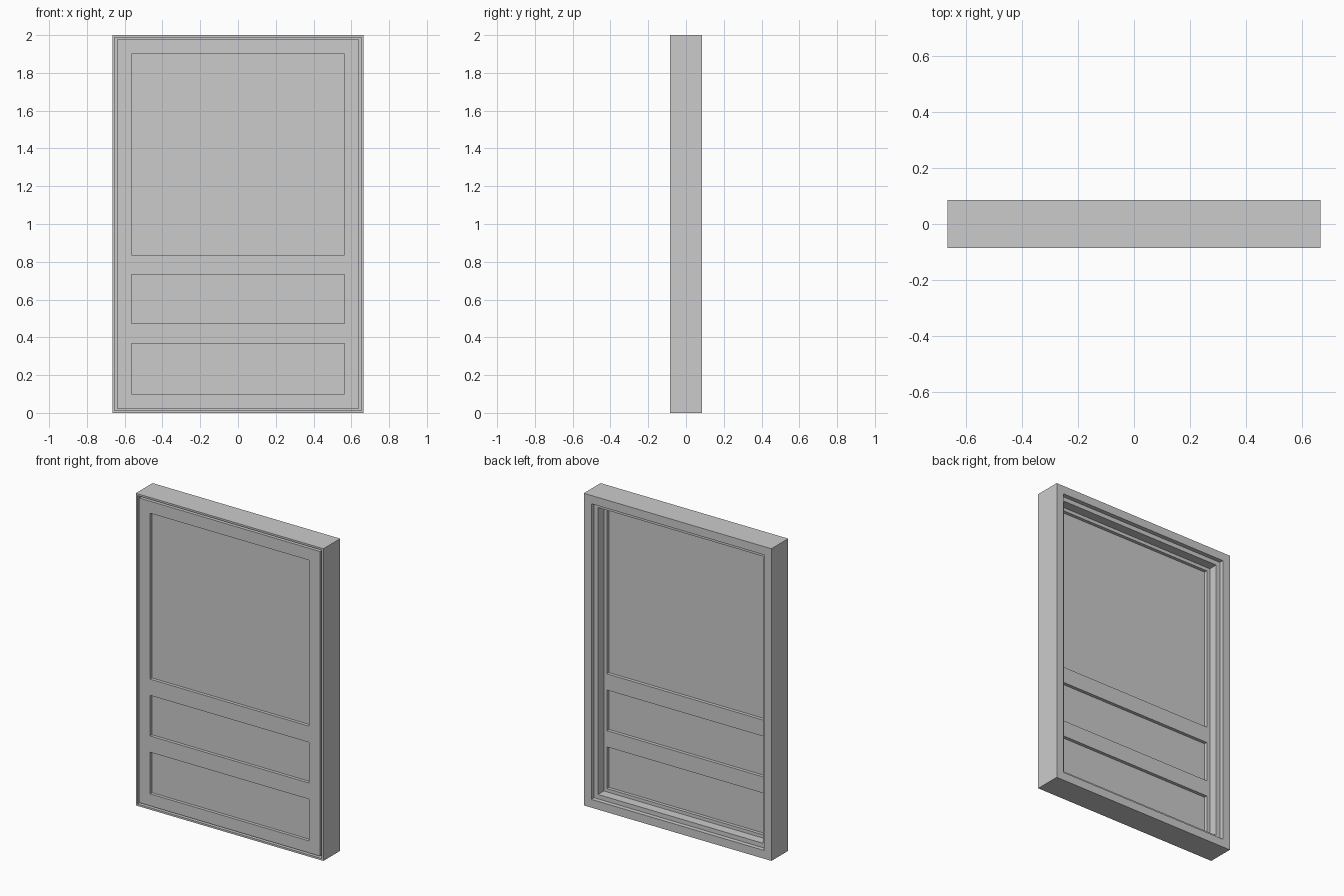
import bpy, bmesh

if "Cube" in bpy.data.objects:
    bpy.data.objects.remove(bpy.data.objects["Cube"])

H = 2.0
W = 0.665          # half width
FRONT, BACK = -0.085, 0.085


def new_object(name, bm):
    bmesh.ops.recalc_face_normals(bm, faces=bm.faces)
    mesh = bpy.data.meshes.new(name)
    bm.to_mesh(mesh)
    bm.free()
    obj = bpy.data.objects.new(name, mesh)
    bpy.context.collection.objects.link(obj)
    return obj


def swept_frame(name, profile):
    """Mitred rectangular frame; profile is a closed loop of (inset, y)."""
    bm = bmesh.new()
    rings = []
    for inset, y in profile:
        x, lo, hi = W - inset, inset, H - inset
        rings.append([bm.verts.new(p) for p in
                      ((-x, y, lo), (x, y, lo), (x, y, hi), (-x, y, hi))])
    for i, ring in enumerate(rings):
        nxt = rings[(i + 1) % len(rings)]
        for j in range(4):
            k = (j + 1) % 4
            bm.faces.new((ring[j], ring[k], nxt[k], nxt[j]))
    return new_object(name, bm)


def box(name, x, y0, y1, z0, z1):
    bm = bmesh.new()
    bmesh.ops.create_cube(bm, size=1)
    for v in bm.verts:
        v.co = (v.co.x * 2 * x, y0 if v.co.y < 0 else y1, z0 if v.co.z < 0 else z1)
    return new_object(name, bm)


# Outer casing: front lip, rebate for the sash, inner stop and rear step
swept_frame("outer_frame", [
    (0, FRONT), (0.012, FRONT), (0.012, -0.002), (0.081, -0.002),
    (0.081, 0.057), (0.053, 0.057), (0.053, BACK), (0, BACK)])

# Sash border, separated from the casing by a narrow groove
S0, S1 = FRONT, -0.004
swept_frame("sash_frame", [(0.024, S0), (0.101, S0), (0.101, S1), (0.024, S1)])

# Horizontal rails between the panes
for name, z0, z1 in (("lower_rail", 0.368, 0.472), ("upper_rail", 0.732, 0.836)):
    box(name, 0.564, S0, S1, z0, z1)

# Panes set into the middle of the sash
for name, z0, z1 in (("bottom_pane", 0.101, 0.368), ("middle_pane", 0.472, 0.732),
                     ("top_pane", 0.836, 1.899)):
    box(name, 0.564, -0.065, -0.025, z0, z1)
